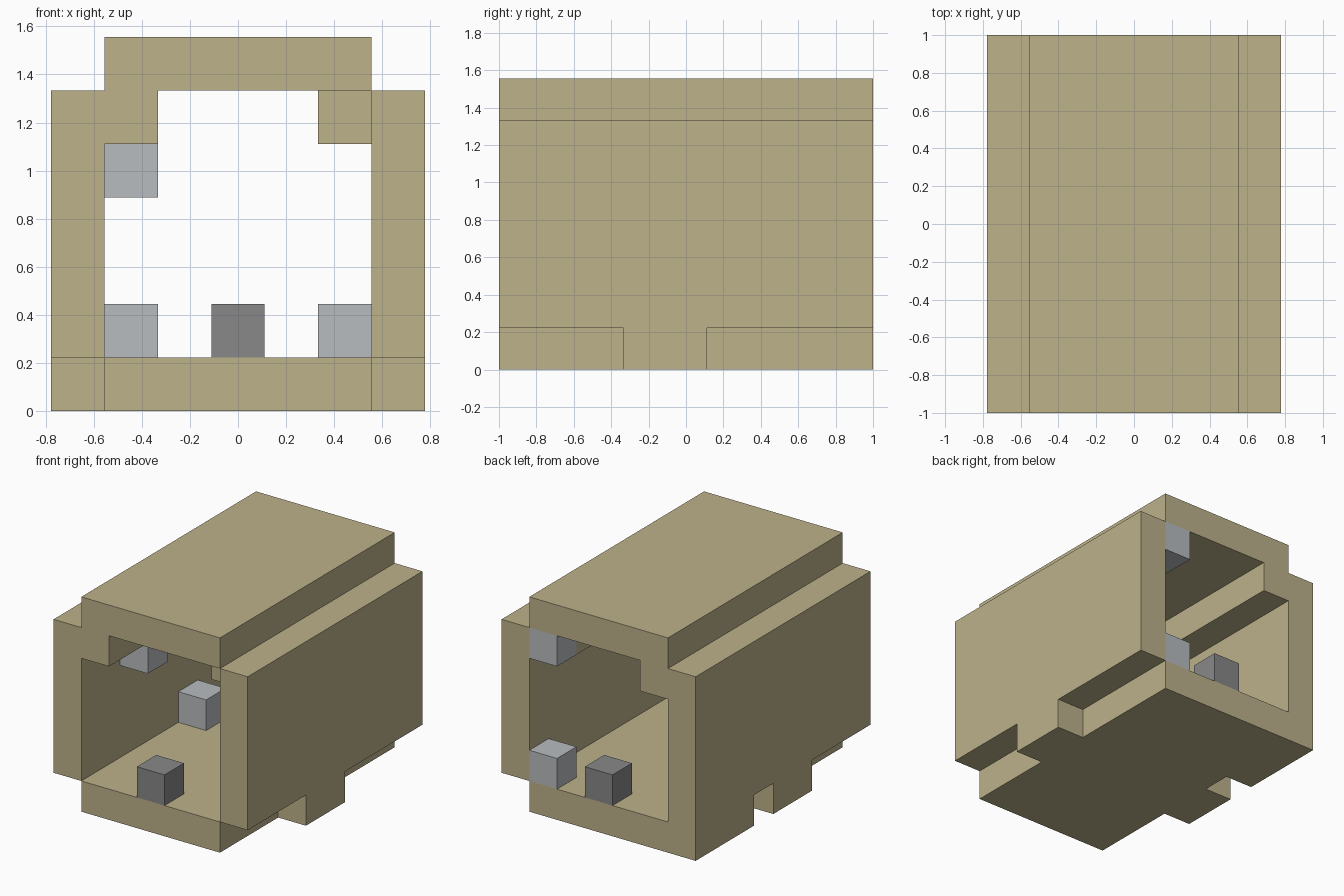
import bpy
import bmesh

cube = bpy.data.objects.get("Cube")
if cube:
    bpy.data.objects.remove(cube, do_unlink=True)

U = 2 / 9                 # one block of the modelling grid
W, D = 7, 9               # width and depth in blocks


def material(name, rgb):
    m = bpy.data.materials.new(name)
    m.use_nodes = True
    m.diffuse_color = (*rgb, 1)
    m.node_tree.nodes["Principled BSDF"].inputs["Base Color"].default_value = (*rgb, 1)
    return m


TAN = material("tan", (0.508, 0.445, 0.258))
LIGHT = material("light_grey", (0.479, 0.503, 0.521))
DARK = material("dark_grey", (0.246, 0.246, 0.246))


def prism(name, profile, y0, y1, mat):
    """Extrude an x-z profile, in blocks, from y0 to y1."""
    bm = bmesh.new()
    verts = [bm.verts.new(((x - W / 2) * U, (y0 - D / 2) * U, z * U)) for x, z in profile]
    face = bm.faces.new(verts)
    new = bmesh.ops.extrude_face_region(bm, geom=[face])["geom"]
    bmesh.ops.translate(bm, vec=(0, (y1 - y0) * U, 0),
                        verts=[g for g in new if isinstance(g, bmesh.types.BMVert)])
    bmesh.ops.recalc_face_normals(bm, faces=bm.faces)
    mesh = bpy.data.meshes.new(name)
    bm.to_mesh(mesh)
    bm.free()
    mesh.materials.append(mat)
    ob = bpy.data.objects.new(name, mesh)
    bpy.context.collection.objects.link(ob)


def box(name, x, y, z, mat):
    """Box from (start, end) block ranges."""
    prism(name, [(x[0], z[0]), (x[1], z[0]), (x[1], z[1]), (x[0], z[1])], *y, mat)


def block(name, x, y, z, mat):
    box(name, (x, x + 1), (y, y + 1), (z, z + 1), mat)


# Shell: right wall, its inner ledge and the roof share one section
prism("right_wall_and_roof",
      [(0, 1), (0, 6), (1, 6), (1, 7), (6, 7), (6, 6), (2, 6), (2, 5), (1, 5), (1, 1)],
      0, D, TAN)
box("left_wall", (6, 7), (0, D), (1, 6), TAN)
box("left_ledge", (5, 6), (1, 8), (5, 6), TAN)
box("floor", (1, 6), (0, D), (0, 1), TAN)

# Side feet under the walls
box("left_foot", (6, 7), (3, 5), (0, 1), TAN)
box("right_foot_middle", (0, 1), (3, 5), (0, 1), TAN)
box("right_foot_back", (0, 1), (6, 9), (0, 1), TAN)

# Small blocks inside
block("upper_right_block", 1, 2, 4, LIGHT)
block("lower_right_block", 1, 5, 1, LIGHT)
block("lower_left_block", 5, 8, 1, LIGHT)
block("upper_left_block", 5, 8, 5, LIGHT)
for name, y in (("front_floor_block", 0), ("back_floor_block", 8)):
    block(name, 3, y, 1, DARK)
